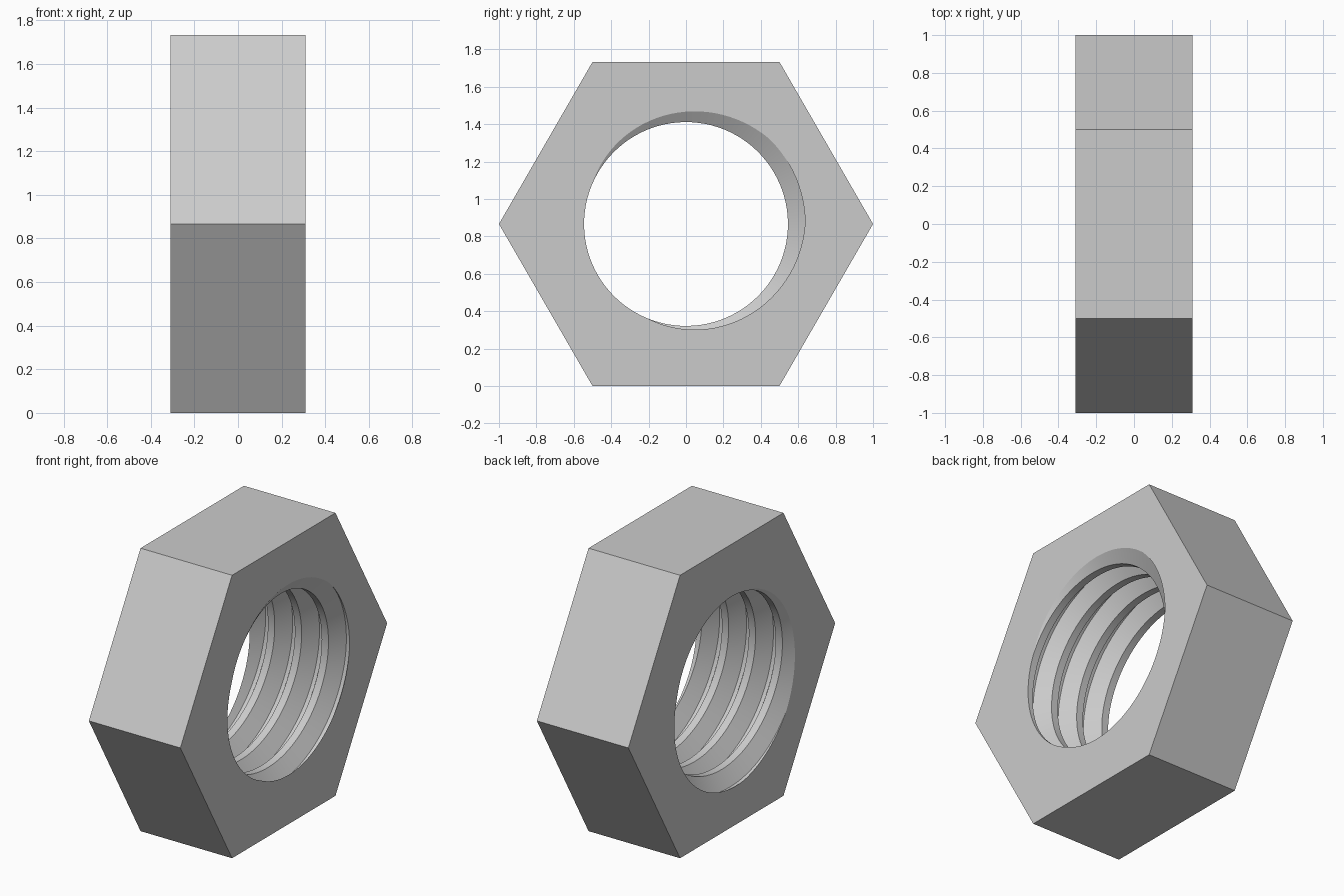
import bpy
import bmesh
from math import sin, cos, pi, radians

cube = bpy.data.objects.get("Cube")
if cube:
    bpy.data.objects.remove(cube)

HALF = 0.31                 # half thickness along x
CENTRE = 3 ** 0.5 / 2       # height of the axis
PITCH, STEPS = 0.182, 96
MINOR, MAJOR = 0.545, 0.637
PHASE = radians(23)         # where the groove opens on the +x face

# Groove section over one pitch: (axial offset in pitches, radius)
SECTION = [(-0.375, MINOR), (-0.0625, MAJOR), (0.0625, MAJOR), (0.375, MINOR)]

bm = bmesh.new()

# Threaded bore: right-handed helical grid, running past both faces
first, last = -6 * STEPS, 2 * STEPS
grid = {}
for i in range(first, last + 1):
    a = PHASE + 2 * pi * i / STEPS
    for j, (offset, r) in enumerate(SECTION):
        x = HALF + PITCH * (i / STEPS + offset)
        grid[i, j] = bm.verts.new((x, r * cos(a), CENTRE + r * sin(a)))
for i in range(first, last):
    for j in range(4):
        strip = [(i, j), (i + 1, j)]
        if j < 3:
            strip += [(i + 1, j + 1), (i, j + 1)]
        else:
            strip += [(i + 1 + STEPS, 0), (i + STEPS, 0)]
        if all(key in grid for key in strip):
            bm.faces.new([grid[key] for key in strip])

# Trim the bore flush with the two end faces
for side in (-1, 1):
    bmesh.ops.bisect_plane(bm, geom=bm.verts[:] + bm.edges[:] + bm.faces[:], dist=1e-5,
                           plane_co=(side * HALF, 0, 0), plane_no=(side, 0, 0), clear_outer=True)
bmesh.ops.remove_doubles(bm, verts=bm.verts[:], dist=1e-5)

# Hexagonal outline on each end, filled around the bore opening
rings = []
for side in (-1, 1):
    rim = [e for e in bm.edges if e.is_boundary
           and all(abs(v.co.x - side * HALF) < 1e-4 for v in e.verts)]
    ring = [bm.verts.new((side * HALF, cos(k * pi / 3), CENTRE + sin(k * pi / 3)))
            for k in range(6)]
    outline = [bm.edges.new((ring[k - 1], ring[k])) for k in range(6)]
    bmesh.ops.triangle_fill(bm, edges=rim + outline, use_beauty=True, normal=(side, 0, 0))
    rings.append(ring)

# Six outer flats
back, front = rings
for k in range(6):
    bm.faces.new((back[k - 1], back[k], front[k], front[k - 1]))

bmesh.ops.recalc_face_normals(bm, faces=bm.faces[:])
mesh = bpy.data.meshes.new("hex_nut")
bm.to_mesh(mesh)
bm.free()

# Plain grey metal
grey = bpy.data.materials.new("grey_metal")
grey.use_nodes = True
grey.diffuse_color = (0.6, 0.6, 0.6, 1)
grey.node_tree.nodes["Principled BSDF"].inputs["Base Color"].default_value = (0.6, 0.6, 0.6, 1)
mesh.materials.append(grey)

nut = bpy.data.objects.new("hex_nut", mesh)
bpy.context.collection.objects.link(nut)
bpy.ops.object.select_all(action='DESELECT')
nut.select_set(True)
bpy.context.view_layer.objects.active = nut
bpy.ops.object.shade_smooth_by_angle(angle=radians(25))
